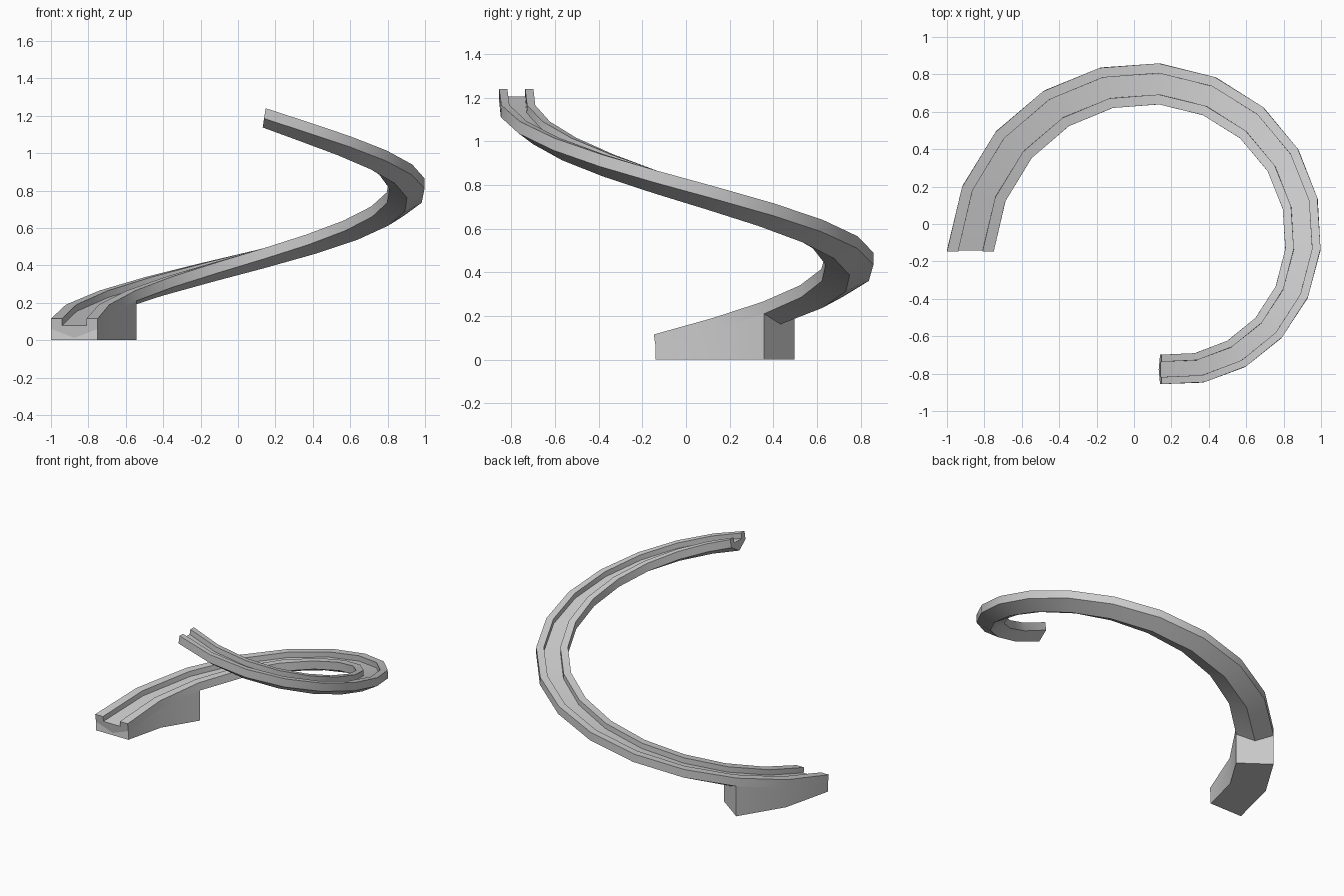
import bpy
import bmesh
import math

cube = bpy.data.objects.get("Cube")
if cube:
    bpy.data.objects.remove(cube, do_unlink=True)

grey = bpy.data.materials.new("plain grey")
grey.use_nodes = True
colour = (0.6, 0.6, 0.6, 1)
grey.diffuse_color = colour
grey.node_tree.nodes["Principled BSDF"].inputs["Base Color"].default_value = colour

CENTRE = (0.14, -0.14)
R_OUT, R_IN, LIP = 1.14, 0.89, 0.06
START_RIM, RISE, SHRINK = 0.115, 0.075, 0.0248
SIDE, KEEL, FLOOR, LEAN = 0.055, 0.103, 0.036, 0.15


def spiral_point(step, radius, drop):
    """Point on the shrinking spiral, drop below the rim; sections lean back with the slope."""
    a = math.radians(180 - 18 * step)
    r = radius * (1 - SHRINK * step)
    shift = (drop - 0.05) * LEAN
    x = CENTRE[0] + r * math.cos(a) + shift * math.sin(a)
    y = CENTRE[1] + r * math.sin(a) - shift * math.cos(a)
    return (x, y, START_RIM + RISE * step - drop)


def loft(name, sections):
    """Skin closed sections in order and cap both ends."""
    bm = bmesh.new()
    rings = [[bm.verts.new(p) for p in s] for s in sections]
    n = len(rings[0])
    for a, b in zip(rings, rings[1:]):
        for i in range(n):
            j = (i + 1) % n
            bm.faces.new((a[i], a[j], b[j], b[i]))
    bm.faces.new(rings[0])
    bm.faces.new(rings[-1])
    bmesh.ops.recalc_face_normals(bm, faces=bm.faces)
    mesh = bpy.data.meshes.new(name)
    bm.to_mesh(mesh)
    bm.free()
    mesh.materials.append(grey)
    obj = bpy.data.objects.new(name, mesh)
    bpy.context.collection.objects.link(obj)
    bpy.ops.object.select_all(action='DESELECT')
    obj.select_set(True)
    bpy.context.view_layer.objects.active = obj
    bpy.ops.object.shade_smooth_by_angle(angle=math.radians(30))
    return obj


# Channel with two raised lips and a keel-shaped underside
mid = (R_OUT + R_IN) / 2
profile = [(R_OUT, 0), (R_OUT - LIP, 0), (R_OUT - LIP, FLOOR), (R_IN + LIP, FLOOR),
           (R_IN + LIP, 0), (R_IN, 0), (R_IN, SIDE), (mid, KEEL), (R_OUT, SIDE)]
loft("spiral_slide", [[spiral_point(s, r, d) for r, d in profile] for s in range(16)])

# Solid block from the underside down to the ground at the low end
blocks = []
for s in range(3):
    top = [spiral_point(s, r, d) for r, d in ((R_OUT, SIDE), (mid, KEEL), (R_IN, SIDE))]
    blocks.append(top + [(x, y, 0) for x, y, z in (top[2], top[0])])
loft("support_block", blocks)
